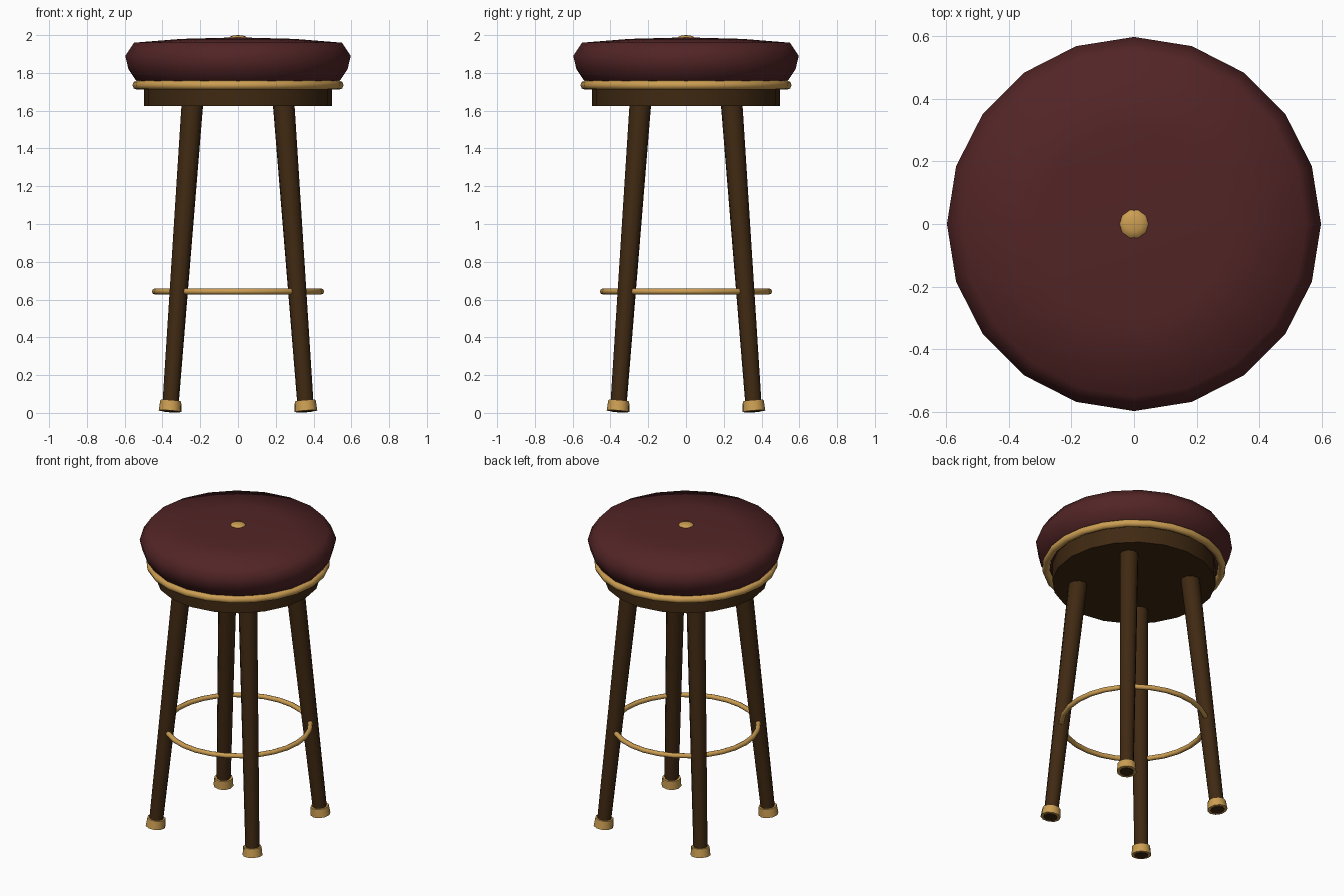
import bpy, math
from mathutils import Vector

cube = bpy.data.objects.get("Cube")
if cube:
    bpy.data.objects.remove(cube, do_unlink=True)


def material(name, rgb):
    m = bpy.data.materials.new(name)
    m.use_nodes = True
    m.diffuse_color = (*rgb, 1)
    m.node_tree.nodes["Principled BSDF"].inputs["Base Color"].default_value = (*rgb, 1)
    return m


LEATHER = material("oxblood leather", (0.085, 0.018, 0.019))
WOOD = material("dark wood", (0.05, 0.022, 0.006))
BRASS = material("brass", (0.6, 0.34, 0.085))


def finish(name, mat, angle=40):
    ob = bpy.context.object
    ob.name = name
    ob.data.materials.append(mat)
    bpy.ops.object.shade_smooth_by_angle(angle=math.radians(angle))
    return ob


def lathe(name, profile, sides, mat, angle=40):
    """Revolve (radius, z) points around z; a zero radius makes a pole."""
    verts, rings, faces = [], [], []
    for r, z in profile:
        n = sides if r > 0 else 1
        rings.append([len(verts) + i for i in range(n)])
        verts += [(r * math.cos(math.tau * i / sides), r * math.sin(math.tau * i / sides), z)
                  for i in range(n)]
    for a, b in zip(rings, rings[1:]):
        for i in range(sides):
            j = (i + 1) % sides
            quad = [a[i % len(a)], a[j % len(a)], b[j % len(b)], b[i % len(b)]]
            faces.append(list(dict.fromkeys(quad)))
    mesh = bpy.data.meshes.new(name)
    mesh.from_pydata(verts, [], faces)
    ob = bpy.data.objects.new(name, mesh)
    bpy.context.collection.objects.link(ob)
    bpy.ops.object.select_all(action='DESELECT')
    ob.select_set(True)
    bpy.context.view_layer.objects.active = ob
    return finish(name, mat, angle)


def ring(name, z, major, minor, segments):
    bpy.ops.mesh.primitive_torus_add(location=(0, 0, z), major_radius=major, minor_radius=minor,
                                     major_segments=segments, minor_segments=8)
    return finish(name, BRASS, 60)


# Cushion, button, piping and wooden seat base
lathe("seat_cushion", [(0, 1.74), (0.5, 1.74), (0.54, 1.76), (0.58, 1.82), (0.597, 1.89),
                       (0.55, 1.96), (0.3, 1.98), (0, 1.988)], 20, LEATHER, 60)
lathe("seat_button", [(0, 1.975), (0.05, 1.982), (0.042, 1.992), (0.025, 1.998), (0, 2.0)],
      10, BRASS, 60)
ring("seat_piping", 1.735, 0.535, 0.024, 24)
lathe("seat_base", [(0, 1.625), (0.497, 1.625), (0.497, 1.745), (0, 1.745)], 20, WOOD)

# Foot rail
ring("foot_rail", 0.643, 0.44, 0.016, 28)

# Splayed tapered legs with brass ferrules
for side_x, x in (("left", 1), ("right", -1)):
    for side_y, y in (("front", -1), ("back", 1)):
        foot = Vector((0.36 * x, 0.36 * y, 0.006))
        top = Vector((0.24 * x, 0.24 * y, 1.66))
        axis = top - foot
        bpy.ops.mesh.primitive_cone_add(vertices=10, radius1=0.043, radius2=0.058,
                                        depth=axis.length, location=(foot + top) / 2,
                                        rotation=axis.to_track_quat('Z', 'Y').to_euler())
        finish(f"leg_{side_y}_{side_x}", WOOD)
        bpy.ops.mesh.primitive_cone_add(vertices=10, radius1=0.061, radius2=0.056, depth=0.056,
                                        location=foot + axis.normalized() * 0.031,
                                        rotation=axis.to_track_quat('Z', 'Y').to_euler(),
                                        end_fill_type='NGON')
        finish(f"ferrule_{side_y}_{side_x}", BRASS)
